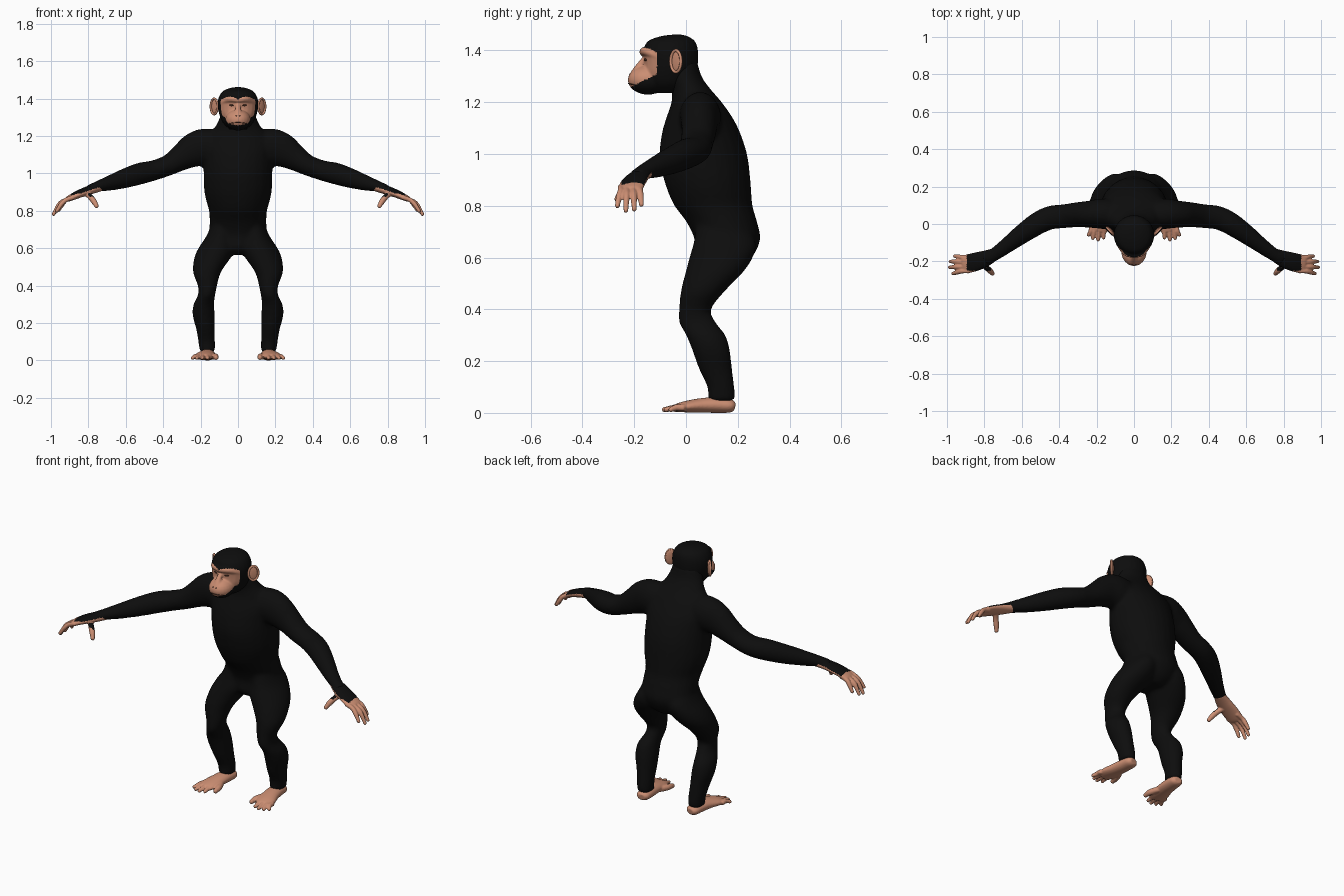
import bpy, bmesh, math
from mathutils import Vector, Matrix

if "Cube" in bpy.data.objects:
    bpy.data.objects.remove(bpy.data.objects["Cube"])


def material(name, rgb):
    m = bpy.data.materials.new(name)
    m.diffuse_color = (*rgb, 1)
    m.use_nodes = True
    m.node_tree.nodes["Principled BSDF"].inputs["Base Color"].default_value = m.diffuse_color
    return m


FUR = material("black_fur", (0.004, 0.004, 0.004))
SKIN = material("tan_skin", (0.60, 0.27, 0.17))
DARK = material("dark_brown", (0.05, 0.02, 0.012))


def spline(rows, steps=4):
    """Catmull-Rom interpolation of every column of a ring list."""
    out = []
    for i in range(len(rows) - 1):
        p = [rows[max(i - 1, 0)], rows[i], rows[i + 1], rows[min(i + 2, len(rows) - 1)]]
        for k in range(steps):
            t = k / steps
            out.append([0.5 * (2 * b + (c - a) * t + (2 * a - 5 * b + 4 * c - d) * t * t
                               + (3 * b - a - 3 * c + d) * t ** 3) for a, b, c, d in zip(*p)])
    return out + [list(rows[-1])]


def tube(bm, rows, level=False, s=1, n=24):
    """Loft of ellipses; a row is x, y, z, side radius, other radius."""
    rows = spline(rows)
    pts = [Vector((s * r[0], r[1], r[2])) for r in rows]
    rings = []
    for i, (c, r) in enumerate(zip(pts, rows)):
        u, v = Vector((1, 0, 0)), Vector((0, 1, 0))
        if not level:
            t = (pts[min(i + 1, len(pts) - 1)] - pts[max(i - 1, 0)]).normalized()
            u = Vector((0, 0, 1)).cross(t).normalized()
            v = t.cross(u)
        rings.append([bm.verts.new(c + u * r[3] * math.cos(a) + v * r[4] * math.sin(a))
                      for a in (2 * math.pi * k / n for k in range(n))])
    for a, b in zip(rings, rings[1:]):
        for k in range(n):
            bm.faces.new((a[k], a[(k + 1) % n], b[(k + 1) % n], b[k]))
    bm.faces.new(rings[0])
    bm.faces.new(rings[-1])


def column(bm, rows):
    """Upright loft; a row is z, front y, back y, half width."""
    tube(bm, [(0, (f + b) / 2, z, w, (b - f) / 2) for z, f, b, w in rows], True)


def ball(bm, centre, radii, turn=0.0, segs=24):
    m = Matrix.Translation(centre) @ Matrix.Rotation(turn, 4, 'Z') @ Matrix.Diagonal((*radii, 1))
    bmesh.ops.create_uvsphere(bm, u_segments=segs, v_segments=segs // 2, radius=1, matrix=m)


def finish(name, bm, mats, voxel=0, smooth=0, rule=None, mirror=False):
    bmesh.ops.recalc_face_normals(bm, faces=bm.faces[:])
    me = bpy.data.meshes.new(name)
    bm.to_mesh(me)
    bm.free()
    ob = bpy.data.objects.new(name, me)
    bpy.context.collection.objects.link(ob)
    for m in mats:
        me.materials.append(m)
    bpy.ops.object.select_all(action='DESELECT')
    bpy.context.view_layer.objects.active = ob
    ob.select_set(True)
    if voxel:
        r = ob.modifiers.new("fuse", 'REMESH')
        r.mode, r.voxel_size = 'VOXEL', voxel
        bpy.ops.object.modifier_apply(modifier="fuse")
        r = ob.modifiers.new("soften", 'SMOOTH')
        r.factor, r.iterations = 0.5, smooth
        bpy.ops.object.modifier_apply(modifier="soften")
    for p in ob.data.polygons:
        p.use_smooth = True
        p.material_index = rule(p.center, p.normal) if rule else 0
    if mirror:
        ob.modifiers.new("mirror", 'MIRROR').use_mirror_merge = False
    return ob


# Body: torso, neck, arms and legs fused together
bm = bmesh.new()
column(bm, [(.565, .07, .21, .05), (.60, .035, .255, .12), (.67, .033, .287, .152), (.74, 0, .274, .152),
            (.80, -.045, .257, .155), (.86, -.072, .252, .172), (.92, -.09, .247, .182),
            (1.0, -.102, .236, .184), (1.08, -.093, .21, .185), (1.14, -.076, .18, .188),
            (1.20, -.056, .138, .165), (1.25, -.056, .095, .122), (1.30, -.07, .06, .098),
            (1.36, -.06, .043, .08)])
arm = [(.10, .05, 1.14, .08, .09), (.18, .055, 1.14, .08, .1), (.24, .052, 1.122, .072, .092),
       (.30, .05, 1.087, .067, .072), (.37, .042, 1.045, .064, .056), (.45, .033, 1.016, .063, .054),
       (.52, 0, 1.0, .06, .058), (.60, -.055, .975, .052, .053), (.68, -.115, .95, .042, .042),
       (.75, -.165, .93, .036, .029), (.80, -.19, .915, .036, .022)]
leg = [(z, (o + i) / 2, (f + b) / 2, (o - i) / 2, (b - f) / 2) for z, o, i, f, b in (
    (.73, .14, .02, .04, .23), (.66, .172, .015, .03, .27), (.60, .212, .008, .013, .258),
    (.54, .236, .045, -.003, .218), (.47, .24, .092, -.02, .15), (.40, .215, .112, -.027, .097),
    (.35, .214, .122, -.027, .115), (.30, .238, .128, 0, .153), (.24, .242, .124, .025, .17),
    (.17, .224, .124, .05, .178), (.10, .212, .123, .082, .187), (.045, .205, .122, .085, .188))]
for s in (1, -1):
    tube(bm, arm, s=s)
    tube(bm, [(x, y, z, rx, ry) for z, x, y, rx, ry in leg], True, s)
finish("body", bm, [FUR], .011, 5)

# Head: skull, muzzle, nose bridge and brow ridge, with a bare face area
bm = bmesh.new()
column(bm, [(1.235, -.12, -.01, .045), (1.27, -.15, .02, .08), (1.31, -.162, .038, .098),
            (1.35, -.162, .046, .107), (1.39, -.165, .047, .107), (1.42, -.158, .042, .097),
            (1.44, -.14, .03, .08), (1.455, -.095, .005, .048), (1.461, -.05, -.02, .015)])
ball(bm, (0, -.147, 1.286), (.068, .078, .057))
tube(bm, [(0, -.155, 1.375, .012, .012), (0, -.178, 1.345, .015, .015), (0, -.2, 1.315, .02, .014),
          (0, -.205, 1.305, .012, .01)], True)
tube(bm, [(-.085, -.105, 1.375, .012, .012), (-.045, -.155, 1.397, .015, .016), (0, -.167, 1.393, .013, .014),
          (.045, -.155, 1.397, .015, .016), (.085, -.105, 1.375, .012, .012)])


def face_rule(c, n):
    top = 1.41 - 8 * (abs(c.x) - .045) ** 2
    return int(c.y < -.112 and 1.255 + .5 * (c.y + .22) < c.z < top)


head = finish("head", bm, [FUR, SKIN], .005, 4, face_rule)


def on_face(x, z):
    return head.ray_cast((x, -1, z), (0, 1, 0))[1]


# Eyes, nostrils and mouth line set on the face
bm = bmesh.new()
for s in (1, -1):
    ball(bm, on_face(s * .036, 1.364), (.013, .004, .005), s * .35, 12)
    ball(bm, on_face(s * .009, 1.308), (.004, .003, .003), 0, 8)
mouth = [on_face(.0075 * k, 1.272 - .00015 * k * k) for k in range(-6, 7)]
tube(bm, [(*p, .0022, .0022) for p in mouth], n=8)
finish("eyes_and_mouth", bm, [DARK])

# Ears: thin dish with a raised rim
bm = bmesh.new()
turn = Matrix.Translation((.123, -.035, 1.358)) @ Matrix.Rotation(-.75, 4, 'Z')
ball(bm, (.123, -.035, 1.358), (.007, .029, .043), -.75)
rim = [[bm.verts.new(turn @ Vector((.006 + .006 * math.sin(b),
                                    math.cos(a) * (.027 + .006 * math.cos(b)),
                                    math.sin(a) * (.042 + .006 * math.cos(b)))))
        for b in (2 * math.pi * j / 8 for j in range(8))] for a in (2 * math.pi * i / 28 for i in range(28))]
for i in range(28):
    a, b = rim[i], rim[(i + 1) % 28]
    for j in range(8):
        bm.faces.new((a[j], a[(j + 1) % 8], b[(j + 1) % 8], b[j]))
finish("ears", bm, [SKIN], mirror=True)


def digit(bm, points, r):
    """Finger or toe with a tapered round tip."""
    sizes = [r] * (len(points) - 1) + [r * .75]
    tube(bm, [(*p, q, q) for p, q in zip(points, sizes)], n=12)
    ball(bm, points[-1], (r * .8,) * 3, segs=12)


# Hands: palm, four fingers and thumb, fur on the back of the hand
bm = bmesh.new()
tube(bm, [(.735, -.155, .928, .03, .024), (.79, -.183, .912, .043, .024), (.85, -.203, .89, .05, .021),
          (.90, -.215, .867, .049, .016), (.915, -.218, .86, .042, .012)])
for y, tip_y, reach, drop in ((-.178, -.172, .958, .805), (-.203, -.2, .982, .787),
                              (-.228, -.232, .986, .782), (-.252, -.265, .968, .80)):
    digit(bm, [(.88, y, .872), (.92, y, .858), (.952 + (reach - .98) * .6, (y + tip_y) / 2, .835),
               (reach, tip_y, drop)], .0125)
digit(bm, [(.815, -.205, .897), (.79, -.232, .875), (.77, -.25, .85), (.757, -.265, .826)], .0155)
finish("hands", bm, [SKIN, FUR], .0045, 2,
       lambda c, n: int(n.z > .3 and c.x < .895 and c.y > -.25 and c.z > .865), True)

# Feet: sole, four toes and a splayed big toe
bm = bmesh.new()
tube(bm, [(.158, .188, .025, .022, .016), (.16, .17, .027, .037, .026), (.163, .12, .03, .042, .03),
          (.17, .06, .029, .046, .028), (.182, 0, .024, .052, .022), (.192, -.035, .019, .047, .016)])
for x, tip_x, tip_y in ((.163, .163, -.073), (.188, .192, -.084), (.212, .22, -.076), (.23, .243, -.058)):
    digit(bm, [(x, -.005, .02), (x, -.035, .021), (tip_x, tip_y, .013)], .013)
digit(bm, [(.15, .06, .025), (.132, .025, .022), (.12, -.01, .02), (.117, -.04, .016)], .017)
finish("feet", bm, [SKIN], .0045, 2, mirror=True)
